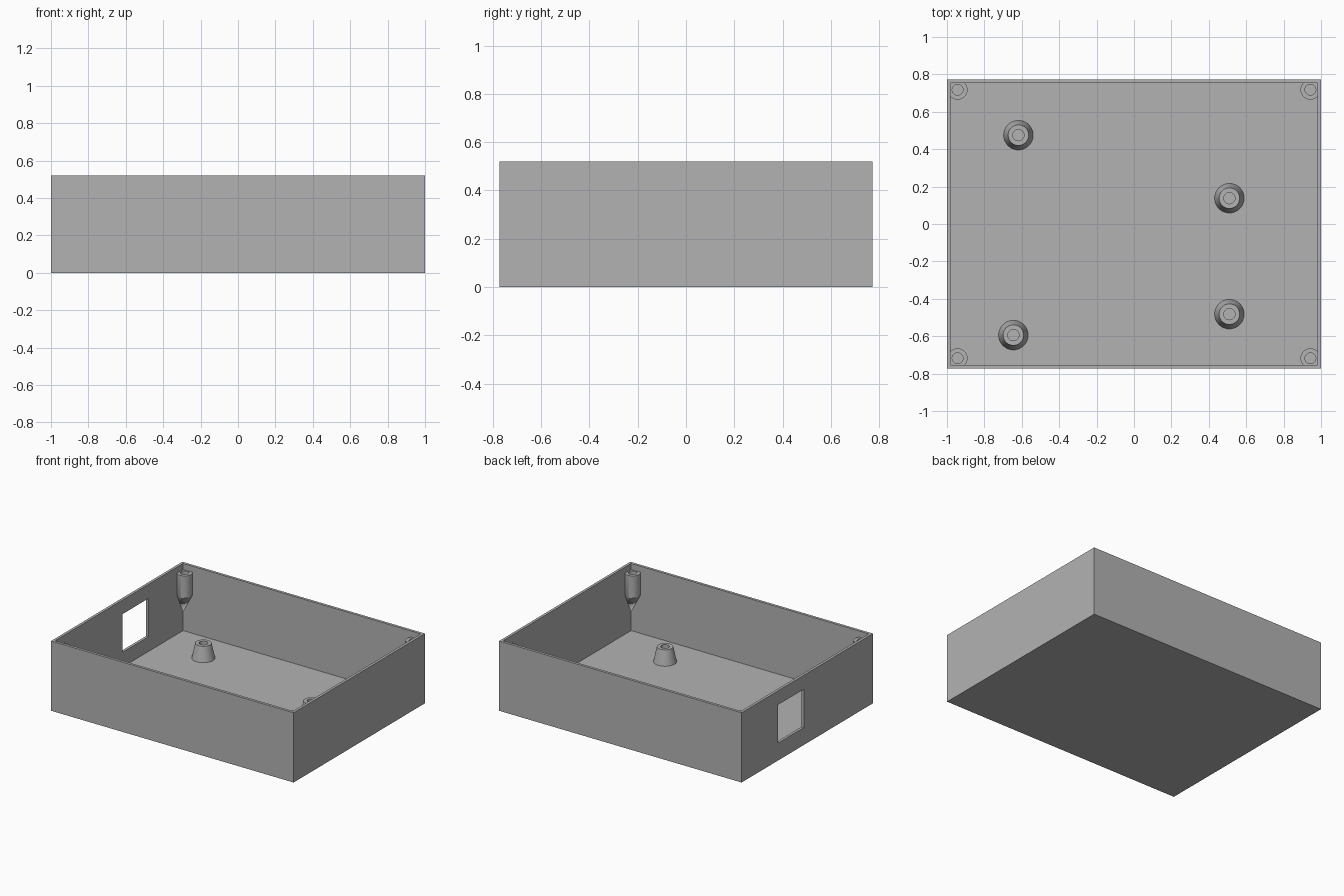
import bpy, bmesh, math

if "Cube" in bpy.data.objects:
    bpy.data.objects.remove(bpy.data.objects["Cube"])

HX, HY, H, T = 1.0, 0.773, 0.52, 0.02   # half sizes, height, wall thickness
SEG = 48

grey = bpy.data.materials.new("plain grey")
grey.diffuse_color = (0.45, 0.45, 0.45, 1)
grey.use_nodes = True
grey.node_tree.nodes["Principled BSDF"].inputs["Base Color"].default_value = grey.diffuse_color


def add_object(name, bm):
    bmesh.ops.recalc_face_normals(bm, faces=bm.faces)
    me = bpy.data.meshes.new(name)
    bm.to_mesh(me)
    bm.free()
    me.materials.append(grey)
    ob = bpy.data.objects.new(name, me)
    bpy.context.collection.objects.link(ob)
    return ob


def box(name, lo, hi):
    bm = bmesh.new()
    bmesh.ops.create_cube(bm, size=1)
    for v in bm.verts:
        v.co = [(a + b) / 2 + c * (b - a) for a, b, c in zip(lo, hi, v.co)]
    return add_object(name, bm)


def loft(name, rings, cap_last=False):
    """Skin a stack of circles given as (x, y, z, radius)."""
    bm = bmesh.new()
    loops = []
    for x, y, z, r in rings:
        loops.append([bm.verts.new((x + r * math.cos(2 * math.pi * i / SEG),
                                    y + r * math.sin(2 * math.pi * i / SEG), z))
                      for i in range(SEG)])
    for a, b in zip(loops, loops[1:]):
        for i in range(SEG):
            j = (i + 1) % SEG
            bm.faces.new((a[i], a[j], b[j], b[i]))
    if cap_last:
        bm.faces.new(loops[-1])
    bmesh.ops.remove_doubles(bm, verts=bm.verts, dist=1e-5)
    ob = add_object(name, bm)
    bpy.ops.object.select_all(action='DESELECT')
    ob.select_set(True)
    bpy.context.view_layer.objects.active = ob
    bpy.ops.object.shade_smooth_by_angle(angle=math.radians(30))
    return ob


# Open tray with a window through the left wall
tray = box("tray", (-HX, -HY, 0), (HX, HY, H))
cutters = [
    box("cavity_cutter", (-HX + T, -HY + T, T), (HX - T, HY - T, H + 0.2)),
    box("window_cutter", (-HX - 0.1, 0.04, 0.13), (-HX + 0.1, 0.345, 0.415)),
]
for cutter in cutters:
    cutter.hide_render = True
    cutter.hide_set(True)
    mod = tray.modifiers.new(cutter.name, 'BOOLEAN')
    mod.operation = 'DIFFERENCE'
    mod.solver = 'EXACT'
    mod.object = cutter

# Corner screw posts, each tapering down to a point in the corner
PX, PY, PR, HOLE = 0.943, 0.718, 0.053, 0.029
posts = loft("corner_posts", [
    (HX - T, HY - T, 0.16, 0),
    (PX, PY, 0.31, PR),
    (PX, PY, 0.475, PR),
    (PX, PY, 0.475, HOLE),
    (PX, PY, 0.32, HOLE),
], cap_last=True)
mirror = posts.modifiers.new("four_corners", 'MIRROR')
mirror.use_axis = (True, True, False)
mirror.use_mirror_merge = False

# Tapered board standoffs on the floor
for n, (x, y) in enumerate([(-0.618, 0.475), (0.51, 0.138),
                            (0.51, -0.482), (-0.645, -0.594)], 1):
    loft(f"standoff_{n}", [(x, y, T, 0.079), (x, y, 0.131, 0.055),
                           (x, y, 0.131, 0.03), (x, y, T, 0.03)])
